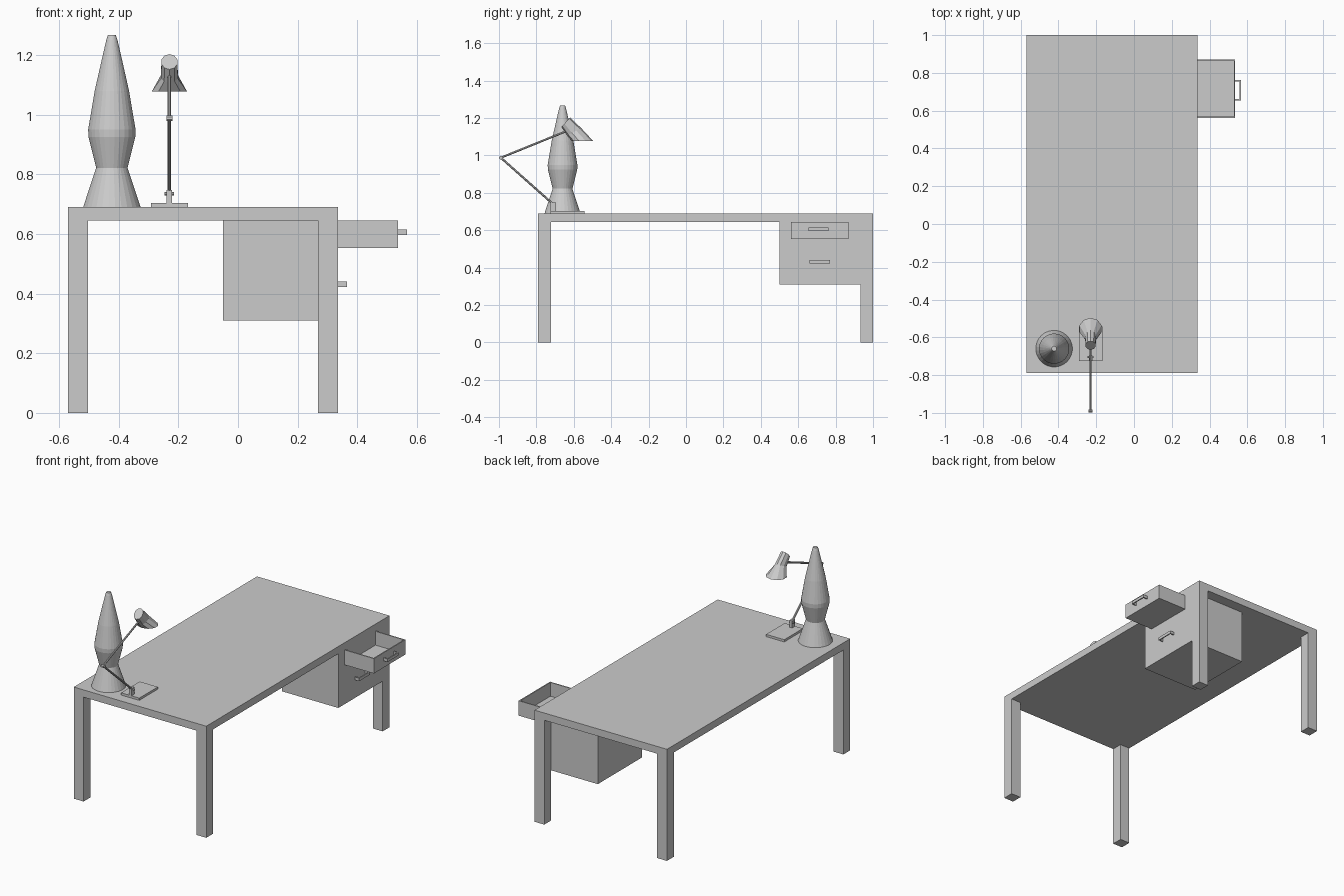
import bpy, bmesh
from math import cos, sin, pi
from mathutils import Vector

cube = bpy.data.objects.get("Cube")
if cube:
    bpy.data.objects.remove(cube, do_unlink=True)

grey = bpy.data.materials.new("plain grey")
grey.use_nodes = True
grey.diffuse_color = (0.6, 0.6, 0.6, 1)
grey.node_tree.nodes["Principled BSDF"].inputs["Base Color"].default_value = (0.6, 0.6, 0.6, 1)


def finish(name, bm):
    bmesh.ops.recalc_face_normals(bm, faces=bm.faces)
    mesh = bpy.data.meshes.new(name)
    bm.to_mesh(mesh)
    bm.free()
    mesh.materials.append(grey)
    obj = bpy.data.objects.new(name, mesh)
    bpy.context.collection.objects.link(obj)
    return obj


def box(name, x, y, z):
    """Box from (min, max) pairs."""
    bm = bmesh.new()
    bmesh.ops.create_cube(bm, size=1)
    for v in bm.verts:
        v.co = [lo + (c + 0.5) * (hi - lo) for c, (lo, hi) in zip(v.co, (x, y, z))]
    return finish(name, bm)


def loft(name, rings, sides, cap_end=True):
    """Skin a list of rings, each (centre, half axis a, half axis b)."""
    bm = bmesh.new()
    loops = []
    for centre, a, b in rings:
        loops.append([bm.verts.new(Vector(centre) + Vector(a) * cos(t) + Vector(b) * sin(t))
                      for t in (2 * pi * (i + 0.5) / sides for i in range(sides))])
    for low, high in zip(loops, loops[1:]):
        for i in range(sides):
            j = (i + 1) % sides
            bm.faces.new((low[i], low[j], high[j], high[i]))
    bm.faces.new(loops[0])
    if cap_end:
        bm.faces.new(loops[-1])
    return finish(name, bm)


def rod(name, p, q, r, sides=8):
    p, q = Vector(p), Vector(q)
    a = (q - p).orthogonal().normalized()
    b = (q - p).normalized().cross(a)
    return loft(name, [(p, a * r, b * r), (q, a * r, b * r)], sides)


# Table
X0, X1, Y0, Y1, TOP, UNDER, LEG = -0.57, 0.336, -0.79, 1.0, 0.69, 0.645, 0.067
box("table_top", (X0, X1), (Y0, Y1), (UNDER, TOP))
for side, x in (("right", X0), ("left", X1 - LEG)):
    for end, y in (("front", Y0), ("back", Y1 - LEG)):
        box(f"{end}_{side}_leg", (x, x + LEG), (y, y + LEG), (0, UNDER))

# Drawer cabinet and open drawer
box("drawer_cabinet", (-0.05, X1), (0.5, Y1 - LEG), (0.31, UNDER))
DX, DY0, DY1, DZ, W = 0.536, 0.562, 0.87, 0.553, 0.007
box("drawer_floor", (X1, DX), (DY0, DY1), (DZ, DZ + W))
box("drawer_front", (DX - W, DX), (DY0, DY1), (DZ + W, UNDER))
for name, y in (("drawer_right_side", DY0), ("drawer_left_side", DY1 - W)):
    box(name, (X1, DX - W), (y, y + W), (DZ + W, UNDER))


# Bracket handles
def handle(name, x, y, z):
    t, half, out = 0.007, 0.054, 0.03
    zs = (z - 0.009, z + 0.009)
    box(name + "_bar", (x + out - t, x + out), (y - half, y + half), zs)
    for tag, s in (("_post_a", y - half), ("_post_b", y + half - t)):
        box(name + tag, (x, x + out - t), (s, s + t), zs)


handle("upper_handle", DX, 0.708, 0.606)
handle("lower_handle", X1, 0.715, 0.431)

# Tapered ornamental lamp
profile = [(0.097, TOP), (0.053, 0.822), (0.079, 0.925), (0.08, 0.95),
           (0.058, 1.08), (0.033, 1.19), (0.019, 1.25), (0.013, 1.268)]
loft("tapered_lamp", [((-0.423, -0.66, z), (r, 0, 0), (0, r, 0)) for r, z in profile], 28)

# Desk lamp: base, arms and joints
LX = -0.23
foot, elbow, neck = (LX, -0.705, 0.735), (LX, -0.99, 0.988), (LX, -0.62, 1.138)
box("lamp_base", (LX - 0.062, LX + 0.062), (-0.725, -0.543), (TOP, 0.704))
box("lamp_bracket", (LX - 0.009, LX + 0.009), (-0.725, -0.695), (0.704, 0.748))
rod("lower_arm", foot, elbow, 0.006)
rod("upper_arm", elbow, neck, 0.006)
for name, (x, y, z), w in (("foot_joint", foot, 0.016), ("elbow_joint", elbow, 0.01)):
    rod(name, (x - w, y, z), (x + w, y, z), w if name == "elbow_joint" else 0.006)

# Lamp shade: each ring runs between a rear and a front point
shade = [((-0.666, 1.152), (-0.62, 1.203), 0.028),
         ((-0.637, 1.108), (-0.56, 1.146), 0.03),
         ((-0.612, 1.078), (-0.497, 1.078), 0.062)]
rings = []
for (ya, za), (yb, zb), w in shade:
    rings.append(((LX, (ya + yb) / 2, (za + zb) / 2), (w, 0, 0),
                  (0, (yb - ya) / 2, (zb - za) / 2)))
loft("lamp_shade", rings, 10, cap_end=False)
